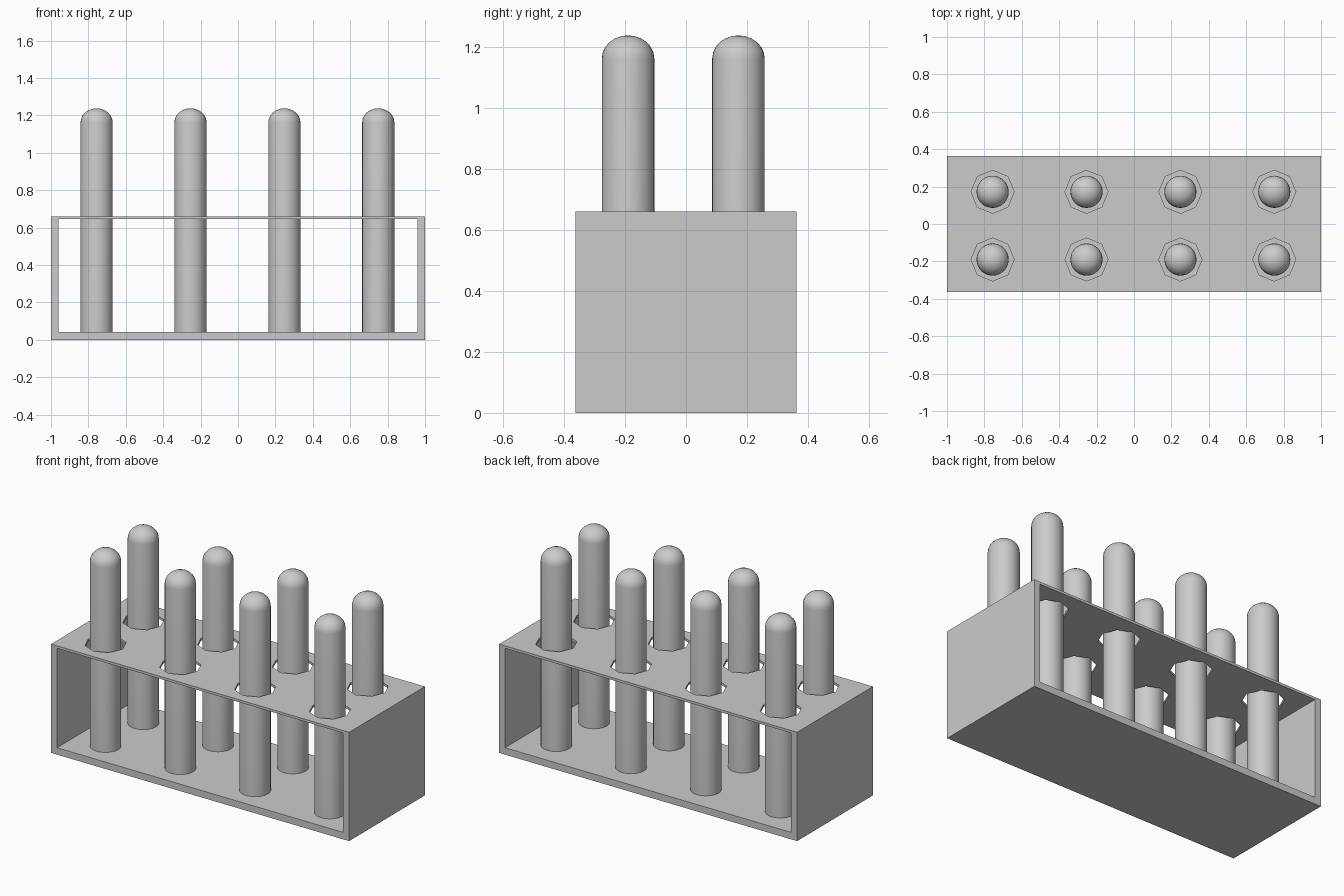
import bpy, bmesh, math
from mathutils import Matrix, Vector

if "Cube" in bpy.data.objects:
    bpy.data.objects.remove(bpy.data.objects["Cube"])

XS = [-0.756 + 0.502 * i for i in range(4)]
YS = [-0.190, 0.172]


def make(name, bm):
    bmesh.ops.recalc_face_normals(bm, faces=bm.faces)
    me = bpy.data.meshes.new(name)
    bm.to_mesh(me)
    bm.free()
    ob = bpy.data.objects.new(name, me)
    bpy.context.collection.objects.link(ob)
    return ob


def box(name, lo, hi):
    bm = bmesh.new()
    lo, hi = Vector(lo), Vector(hi)
    size = hi - lo
    bmesh.ops.create_cube(bm, size=1, matrix=Matrix.Translation((lo + hi) / 2)
                          @ Matrix.Diagonal((*size, 1)))
    return make(name, bm)


def cut(target, cutter):
    mod = target.modifiers.new("cut", 'BOOLEAN')
    mod.object = cutter
    mod.operation = 'DIFFERENCE'
    mod.solver = 'EXACT'
    cutter.hide_render = True
    bpy.context.view_layer.objects.active = target
    bpy.ops.object.modifier_apply(modifier=mod.name)
    bpy.data.objects.remove(cutter)


# Rack: box open at front and back, thin top plate
rack = box("rack", (-1, -0.363, 0), (1, 0.363, 0.66))
cut(rack, box("opening_cutter", (-0.96, -1, 0.042), (0.96, 1, 0.645)))

# Octagonal holes in the top plate
bm = bmesh.new()
for x in XS:
    for y in YS:
        bmesh.ops.create_cone(bm, cap_ends=True, segments=8, radius1=0.115,
                              radius2=0.115, depth=0.2,
                              matrix=Matrix.Translation((x, y, 0.65)))
cut(rack, make("hole_cutter", bm))

# Tubes: lathed profile with a domed top
R, SIDES, DOME_Z, DOME_H = 0.086, 32, 1.163, 0.075
profile = [(R, 0.042)]
for i in range(6):
    a = math.pi / 2 * i / 6
    profile.append((R * math.cos(a), DOME_Z + DOME_H * math.sin(a)))


def tube(name, x, y):
    bm = bmesh.new()
    rings = [[bm.verts.new((r * math.cos(2 * math.pi * k / SIDES),
                            r * math.sin(2 * math.pi * k / SIDES), z))
              for k in range(SIDES)] for r, z in profile]
    tip = bm.verts.new((0, 0, DOME_Z + DOME_H))
    for k in range(SIDES):
        n = (k + 1) % SIDES
        for a, b in zip(rings, rings[1:]):
            bm.faces.new((a[k], a[n], b[n], b[k]))
        bm.faces.new((rings[-1][k], rings[-1][n], tip))
    bm.faces.new(rings[0][::-1])
    ob = make(name, bm)
    ob.location = (x, y, 0)
    bpy.ops.object.select_all(action='DESELECT')
    ob.select_set(True)
    bpy.context.view_layer.objects.active = ob
    bpy.ops.object.shade_smooth_by_angle(angle=math.radians(40))


for row, y in zip(("front", "back"), YS):
    for i, x in enumerate(XS):
        tube(f"tube_{row}_{i + 1}", x, y)
